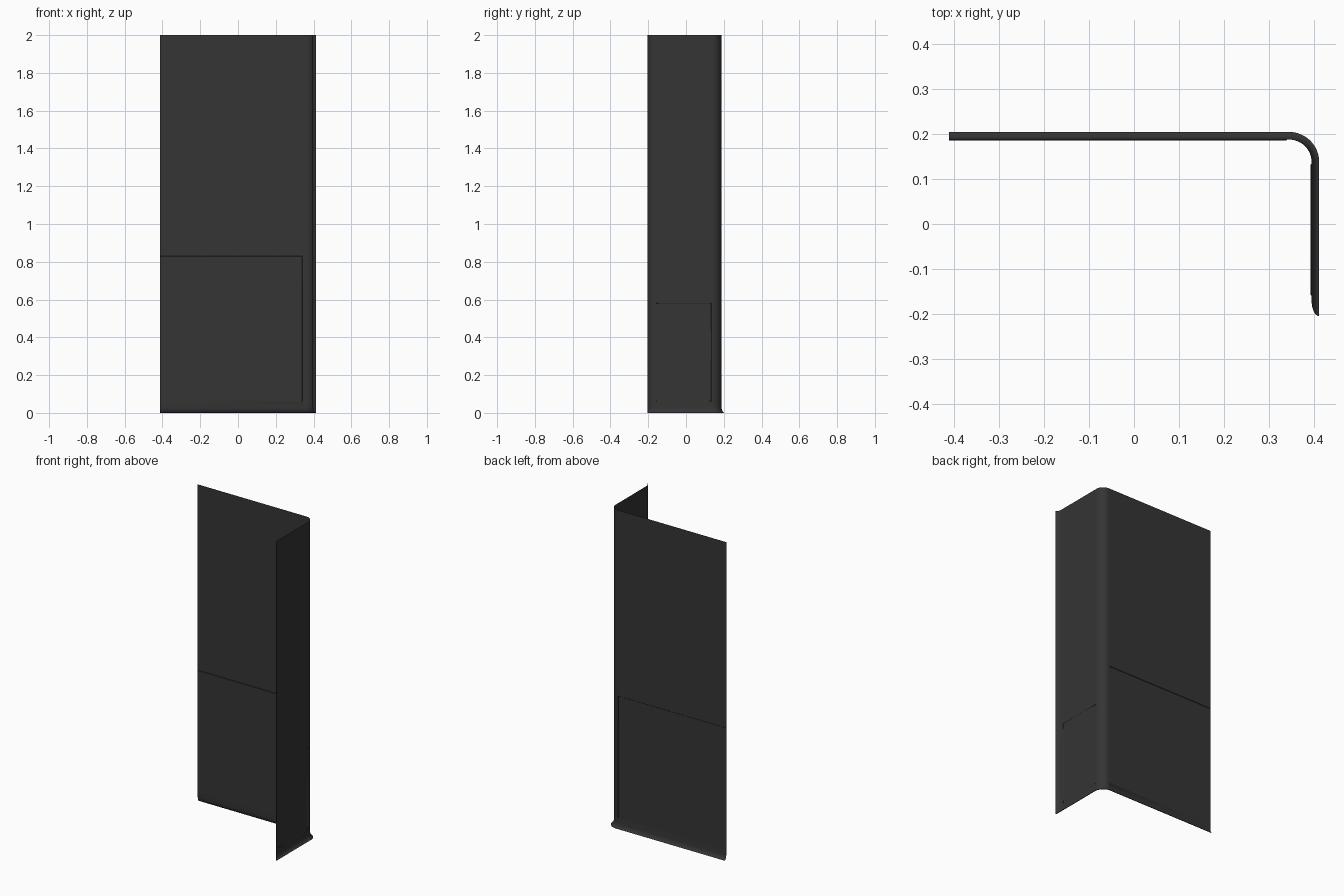
import bpy, bmesh, math

if "Cube" in bpy.data.objects:
    bpy.data.objects.remove(bpy.data.objects["Cube"])

HEIGHT, FLARE, LIP = 2.0, 0.034, 0.017      # sheet height, flare length, outward lip
XL, XR, YF, YB, R = -0.4125, 0.3955, -0.205, 0.188, 0.05
DENT = 0.002
STEPS = 8


def flare(d):
    """Outward offset of the curled lip at distance d from the edge."""
    if d >= FLARE:
        return 0.0
    t = 1 - d / FLARE
    return LIP * (1 - math.sqrt(max(0.0, 1 - t * t)))


# distances from an edge, packed closely where the lip curls
curl = [FLARE * (1 - math.sin(math.pi / 2 * i / STEPS)) for i in range(STEPS, -1, -1)]

# plan path: (x, y, normal x, normal y) along back wall, round corner, side wall
path = [(x, YB, 0, 1) for x in (XL, XR - R - 0.006, XR - R - 0.004)]
for i in range(13):
    a = math.pi / 2 * (1 - i / 12)
    c, s = math.cos(a), math.sin(a)
    path.append((XR - R + R * c, YB - R + R * s, c, s))
path += [(XR, y, 1, 0) for y in (0.134, 0.132, -0.158, -0.16)]
path += [(XR, YF + d, 1, 0) for d in reversed(curl)]
rows = curl + [0.06, 0.062, 0.58, 0.582, 0.828, 0.83, HEIGHT]


def dent(x, y, z):
    """Very shallow inset areas on the lower part of both walls."""
    if x < XR - R - 0.005 and FLARE < z < 0.829:
        return DENT
    if x > XR - 0.001 and -0.159 < y < 0.133 and 0.061 < z < 0.581:
        return DENT
    return 0.0


# bent sheet with a curled bottom and front edge
bm = bmesh.new()
grid = []
for z in rows:
    line = []
    for x, y, nx, ny in path:
        off = flare(z)
        if nx > 0.99:
            off = max(off, flare(y - YF))
        off -= dent(x, y, z)
        line.append(bm.verts.new((x + nx * off, y + ny * off, z)))
    grid.append(line)
for a, b in zip(grid, grid[1:]):
    for i in range(len(path) - 1):
        bm.faces.new((a[i + 1], a[i], b[i], b[i + 1]))

mesh = bpy.data.meshes.new("corner_panel")
bm.to_mesh(mesh)
bm.free()
panel = bpy.data.objects.new("corner_panel", mesh)
bpy.context.collection.objects.link(panel)

# dark sheet colour
mat = bpy.data.materials.new("dark_sheet")
mat.diffuse_color = (0.035, 0.035, 0.035, 1)
mat.use_nodes = True
mat.node_tree.nodes["Principled BSDF"].inputs["Base Color"].default_value = mat.diffuse_color
mesh.materials.append(mat)

bpy.context.view_layer.objects.active = panel
panel.select_set(True)
bpy.ops.object.shade_smooth_by_angle(angle=math.radians(35))
